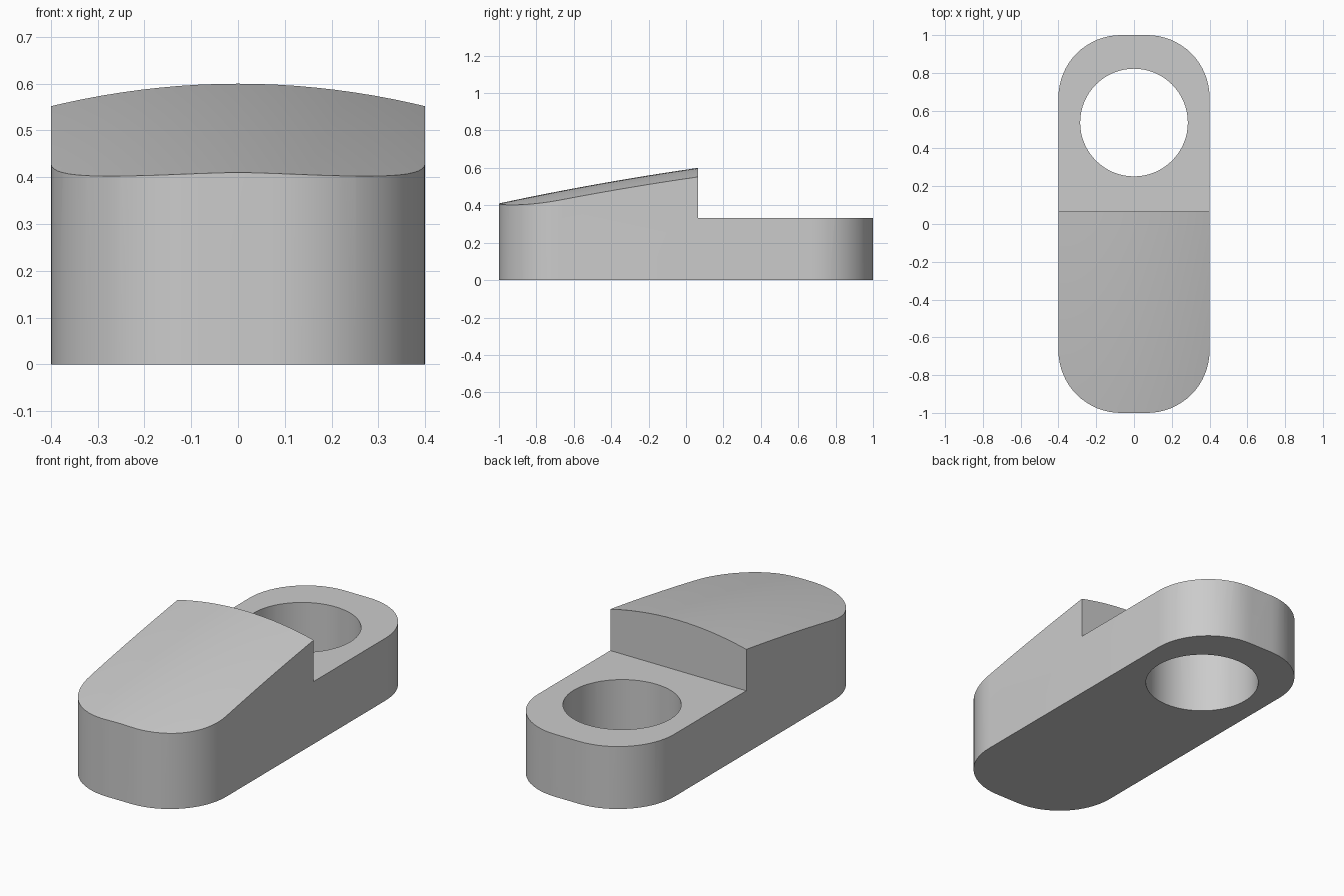
import bpy
import bmesh
from math import sin, cos, pi, radians

if "Cube" in bpy.data.objects:
    bpy.data.objects.remove(bpy.data.objects["Cube"], do_unlink=True)

HALF_W, HALF_L, CORNER = 0.4, 1.0, 0.33
STEP_Y, STEP_Z, PEAK_Z, NOSE_Z = 0.065, 0.332, 0.6, 0.41
HOLE_Y, HOLE_R = 0.537, 0.285


def loft(name, sections):
    """Closed solid through equal-length loops of points."""
    bm = bmesh.new()
    rings = [[bm.verts.new(p) for p in s] for s in sections]
    n = len(rings[0])
    for a, b in zip(rings, rings[1:]):
        for i in range(n):
            j = (i + 1) % n
            bm.faces.new((a[i], a[j], b[j], b[i]))
    bm.faces.new(rings[0])
    bm.faces.new(rings[-1])
    bmesh.ops.recalc_face_normals(bm, faces=bm.faces[:])
    mesh = bpy.data.meshes.new(name)
    bm.to_mesh(mesh)
    bm.free()
    obj = bpy.data.objects.new(name, mesh)
    bpy.context.collection.objects.link(obj)
    return obj


def crown(x, y):
    """Height of the sloping top, arched gently both ways."""
    t = (y + HALF_L) / (STEP_Y + HALF_L)
    bow = 0.033 * (y + HALF_L) * (STEP_Y - y)
    return NOSE_Z + (PEAK_Z - NOSE_Z) * t + bow - 0.048 * (x / HALF_W) ** 2


def cut(target, cutter):
    cutter.hide_render = True
    mod = target.modifiers.new("cut", "BOOLEAN")
    mod.operation = "DIFFERENCE"
    mod.solver = "EXACT"
    mod.object = cutter
    bpy.ops.object.select_all(action="DESELECT")
    bpy.context.view_layer.objects.active = target
    target.select_set(True)
    bpy.ops.object.modifier_apply(modifier=mod.name)
    bpy.data.objects.remove(cutter, do_unlink=True)


# Body: rounded rectangle, extruded
outline = []
for k, (sx, sy) in enumerate(((1, 1), (-1, 1), (-1, -1), (1, -1))):
    for i in range(17):
        a = (k + i / 16) * pi / 2
        outline.append((sx * (HALF_W - CORNER) + CORNER * cos(a),
                        sy * (HALF_L - CORNER) + CORNER * sin(a)))
body = loft("body", [[(x, y, z) for x, y in outline] for z in (0, 0.8)])

# Cutter: everything above the arched top and the low rear shelf
sections = []
for i in range(25):
    x = -0.5 + i / 24
    ys = [-1.1 + (STEP_Y + 1.1) * j / 16 for j in range(17)]
    profile = [(x, y, crown(x, y)) for y in ys]
    profile += [(x, STEP_Y, STEP_Z), (x, 1.1, STEP_Z), (x, 1.1, 1), (x, -1.1, 1)]
    sections.append(profile)
cut(body, loft("top_cutter", sections))

# Round through hole in the shelf
ring = [(HOLE_R * cos(2 * pi * i / 64), HOLE_Y + HOLE_R * sin(2 * pi * i / 64))
        for i in range(64)]
cut(body, loft("hole_cutter", [[(x, y, z) for x, y in ring] for z in (-0.2, 1)]))

# Plain grey finish
grey = bpy.data.materials.new("plain_grey")
grey.use_nodes = True
colour = (0.6, 0.6, 0.6, 1)
grey.diffuse_color = colour
grey.node_tree.nodes["Principled BSDF"].inputs["Base Color"].default_value = colour
body.data.materials.clear()
body.data.materials.append(grey)
for face in body.data.polygons:
    face.material_index = 0

bpy.ops.object.shade_smooth_by_angle(angle=radians(30))
